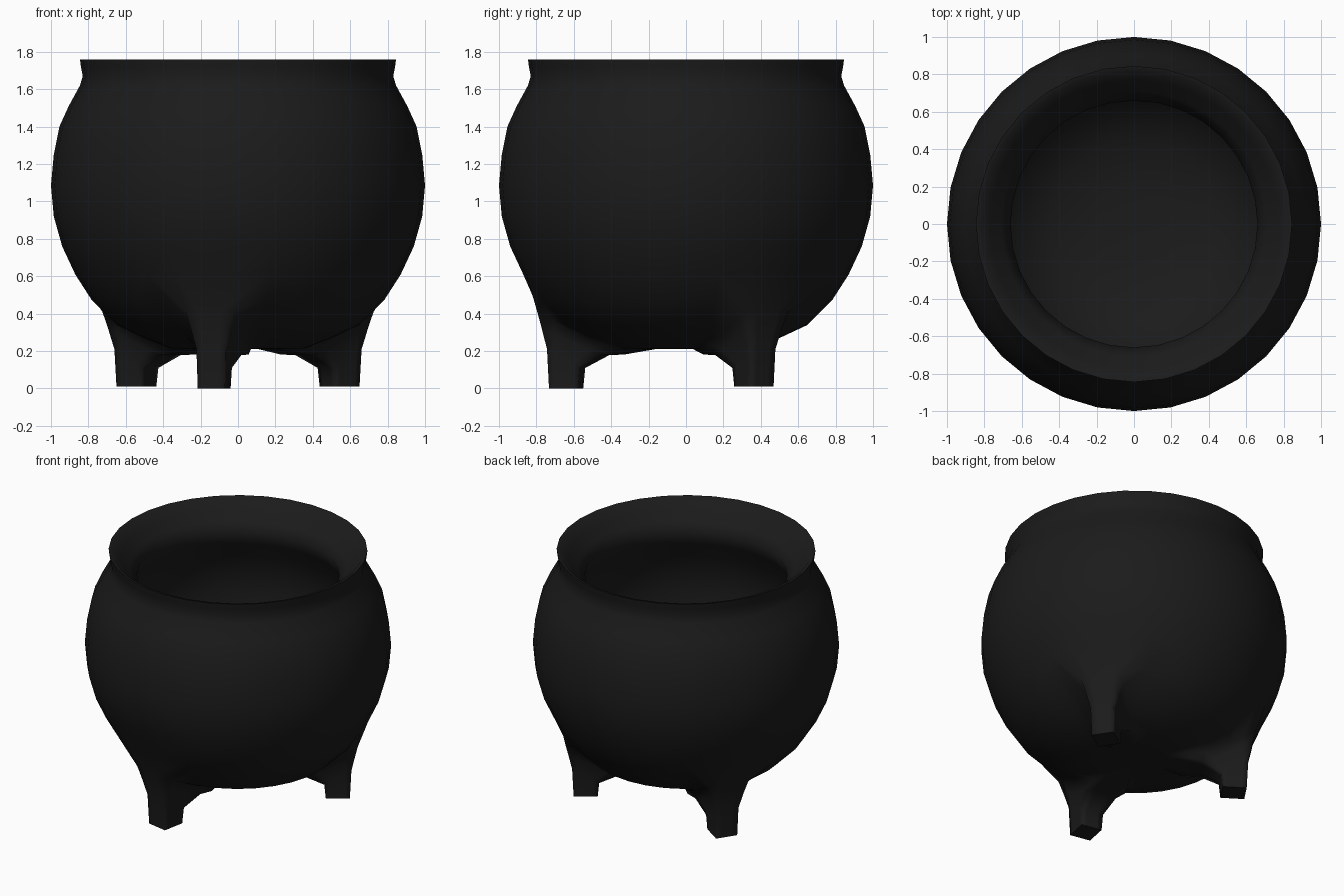
import bpy, bmesh, math

if "Cube" in bpy.data.objects:
    bpy.data.objects.remove(bpy.data.objects["Cube"])

SEG = 32
iron = bpy.data.materials.new("black iron")
iron.diffuse_color = (0.011, 0.011, 0.011, 1)
iron.use_nodes = True
iron.node_tree.nodes["Principled BSDF"].inputs["Base Color"].default_value = iron.diffuse_color


def bridge(bm, a, b):
    n = len(a)
    for i in range(n):
        bm.faces.new((a[i], a[(i + 1) % n], b[(i + 1) % n], b[i]))


# Pot: lathed outline from the underside, over the rim, down inside the bowl
profile = [(0.20, 0.21), (0.36, 0.215), (0.50, 0.27), (0.65, 0.34),
           (0.78, 0.47), (0.87, 0.61), (0.94, 0.76), (0.985, 0.92),
           (1.0, 1.085), (0.985, 1.25), (0.955, 1.40), (0.905, 1.51),
           (0.845, 1.62), (0.83, 1.67), (0.84, 1.72), (0.845, 1.76),
           (0.82, 1.755), (0.77, 1.70), (0.71, 1.64), (0.66, 1.58),
           (0.70, 1.48), (0.77, 1.36), (0.82, 1.22), (0.83, 1.08),
           (0.81, 0.90), (0.74, 0.70), (0.64, 0.54), (0.45, 0.42), (0.2, 0.38)]
bm = bmesh.new()
rings = []
for r, z in profile:
    rings.append([bm.verts.new((r * math.cos(2 * math.pi * i / SEG),
                                r * math.sin(2 * math.pi * i / SEG), z))
                  for i in range(SEG)])
for a, b in zip(rings, rings[1:]):
    bridge(bm, a, b)
bottom = bm.verts.new((0, 0, 0.21))
for i in range(SEG):
    bm.faces.new((bottom, rings[0][i], rings[0][(i + 1) % SEG]))
bm.faces.new(rings[-1])
sharp = [(rings[15][i], rings[15][(i + 1) % SEG]) for i in range(SEG)]

# Legs: open a patch four segments wide and draw it down to a square foot
LOW, HIGH, HALF = 0, 5, 2
ROWS = HIGH - LOW
# inner radius, inner z, outer radius, outer z, half width
sections = [(0.36, 0.182, 0.785, 0.41, 0.13),
            (0.44, 0.178, 0.765, 0.32, 0.105),
            (0.565, 0.11, 0.742, 0.21, 0.079)]


def leg(k, foot_z):
    t = 2 * math.pi * k / SEG
    cols = range(k - HALF, k + HALF + 1)
    patch = {rings[j][c % SEG] for j in range(LOW, HIGH + 1) for c in cols}
    faces = [f for f in bm.faces if all(v in patch for v in f.verts)]
    # grid steps (outward u, sideways v) walked round the patch border
    border = ([(0, v) for v in range(4)] + [(u, 4) for u in range(ROWS)]
              + [(ROWS, v) for v in range(4, 0, -1)]
              + [(u, 0) for u in range(ROWS, 0, -1)])
    loop = [rings[LOW + u][(k - HALF + v) % SEG] for u, v in border]
    bmesh.ops.delete(bm, geom=faces, context='FACES_ONLY')
    inner = [e for e in bm.edges if not e.link_faces]
    bmesh.ops.delete(bm, geom=inner, context='EDGES')
    loose = [v for v in bm.verts if not v.link_edges]
    bmesh.ops.delete(bm, geom=loose, context='VERTS')
    for ri, zi, ro, zo, w in sections + [(0.575, foot_z, 0.732, foot_z, 0.074)]:
        new = []
        for u, v in border:
            x, y = ri + (ro - ri) * u / ROWS, w * (v - 2) / 2
            z = zi + (zo - zi) * u / ROWS
            new.append(bm.verts.new((x * math.cos(t) - y * math.sin(t),
                                     x * math.sin(t) + y * math.cos(t), z)))
        bridge(bm, loop, new)
        loop = new
    bm.faces.new(loop)
    n = len(loop)
    sharp.extend((loop[i], loop[(i + 1) % n]) for i in range(n))


for k, foot_z in ((23, 0.0), (3, 0.01), (13, 0.01)):
    leg(k, foot_z)

# Smooth everywhere except the rim edge and the soles
bmesh.ops.recalc_face_normals(bm, faces=bm.faces)
for f in bm.faces:
    f.smooth = True
for a, b in sharp:
    bm.edges.get((a, b)).smooth = False
me = bpy.data.meshes.new("footed_cauldron")
bm.to_mesh(me)
bm.free()
me.materials.append(iron)
bpy.context.collection.objects.link(bpy.data.objects.new("footed_cauldron", me))
